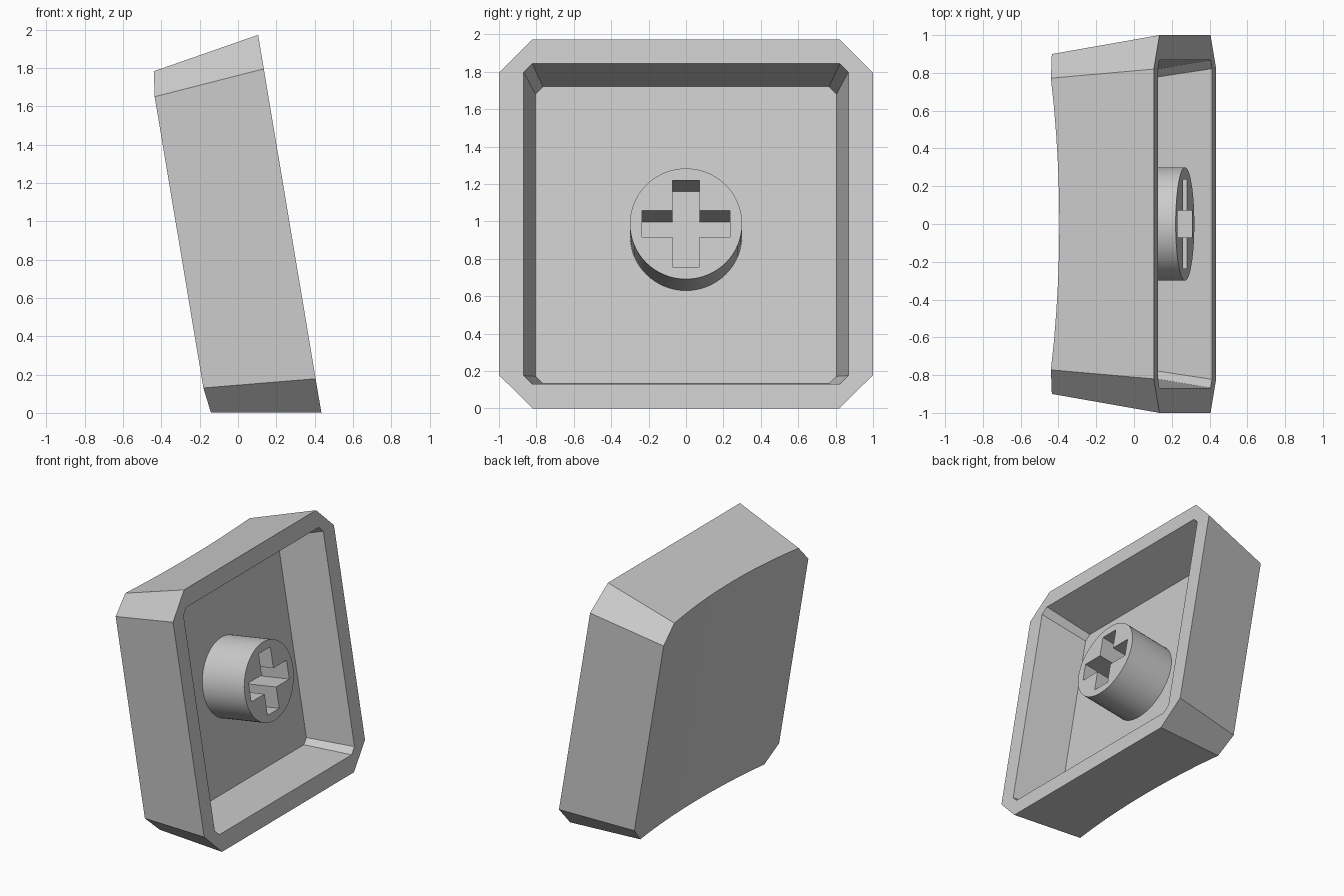
import bpy, bmesh, math
from mathutils import Matrix

if "Cube" in bpy.data.objects:
    bpy.data.objects.remove(bpy.data.objects["Cube"])

grey = bpy.data.materials.new("light grey plastic")
grey.use_nodes = True
grey.diffuse_color = (0.6, 0.6, 0.6, 1)
grey.node_tree.nodes["Principled BSDF"].inputs["Base Color"].default_value = (0.6, 0.6, 0.6, 1)

# Local frame: the open rim lies on z = 0 facing +z; it is then tipped up on its edge
TILT = Matrix.Translation((0.27, 0, 0.987)) @ Matrix.Rotation(math.radians(80.5), 4, 'Y')


def octagon(half, cut):
    a, b = half, half - cut
    return [(a, -b), (a, b), (b, a), (-b, a), (-a, b), (-a, -b), (-b, -a), (b, -a)]


def circle(radius, n):
    return [(radius * math.cos(2 * math.pi * i / n), radius * math.sin(2 * math.pi * i / n))
            for i in range(n)]


def loft(name, low, z_low, high, z_high, local=Matrix.Identity(4)):
    """Solid between two outlines with the same number of points."""
    bm = bmesh.new()
    bottom = [bm.verts.new((x, y, z_low)) for x, y in low]
    top = [bm.verts.new((x, y, z_high)) for x, y in high]
    bm.faces.new(bottom[::-1])
    bm.faces.new(top)
    n = len(low)
    for i in range(n):
        j = (i + 1) % n
        bm.faces.new((bottom[i], bottom[j], top[j], top[i]))
    bmesh.ops.recalc_face_normals(bm, faces=bm.faces)
    mesh = bpy.data.meshes.new(name)
    bm.to_mesh(mesh)
    bm.free()
    mesh.materials.append(grey)
    obj = bpy.data.objects.new(name, mesh)
    bpy.context.collection.objects.link(obj)
    obj.matrix_world = TILT @ local
    return obj


def carve(obj, cutter):
    cutter.hide_render = True
    mod = obj.modifiers.new("cut", 'BOOLEAN')
    mod.operation = 'DIFFERENCE'
    mod.solver = 'EXACT'
    mod.object = cutter
    bpy.context.view_layer.objects.active = obj
    bpy.ops.object.modifier_apply(modifier=mod.name)
    bpy.data.objects.remove(cutter)


# Tapered shell with chamfered corners
shell = loft("keycap_shell", octagon(0.88, 0.119), -0.7, octagon(1, 0.18), 0)

# Shallow cylindrical dish across the outer face
R = 6.4
axis = Matrix.Translation((0, 0, -0.522 - R)) @ Matrix.Rotation(math.pi / 2, 4, 'Y')
ring = circle(R, 256)
carve(shell, loft("dish_cutter", ring, -2, ring, 2, axis))

# Hollow underside, walls continued slightly past the rim
FLOOR = -0.37
slope = (0.868 - 0.805) / -FLOOR
carve(shell, loft("cavity_cutter", octagon(0.805, 0.04), FLOOR,
                  octagon(0.868 + 0.1 * slope, 0.047), 0.1))

# Round stem with a cross-shaped socket
ring = circle(0.3, 64)
stem = loft("stem", ring, FLOOR - 0.03, ring, 0)
a, b = 0.235, 0.072
cross = [(a, -b), (a, b), (b, b), (b, a), (-b, a), (-b, b),
         (-a, b), (-a, -b), (-b, -b), (-b, -a), (b, -a), (b, -b)]
carve(stem, loft("socket_cutter", cross, FLOOR + 0.005, cross, 0.1))

# Smooth the curved faces, keep the edges crisp
for obj in (shell, stem):
    bpy.ops.object.select_all(action='DESELECT')
    obj.select_set(True)
    bpy.context.view_layer.objects.active = obj
    bpy.ops.object.shade_smooth_by_angle(angle=math.radians(12))
